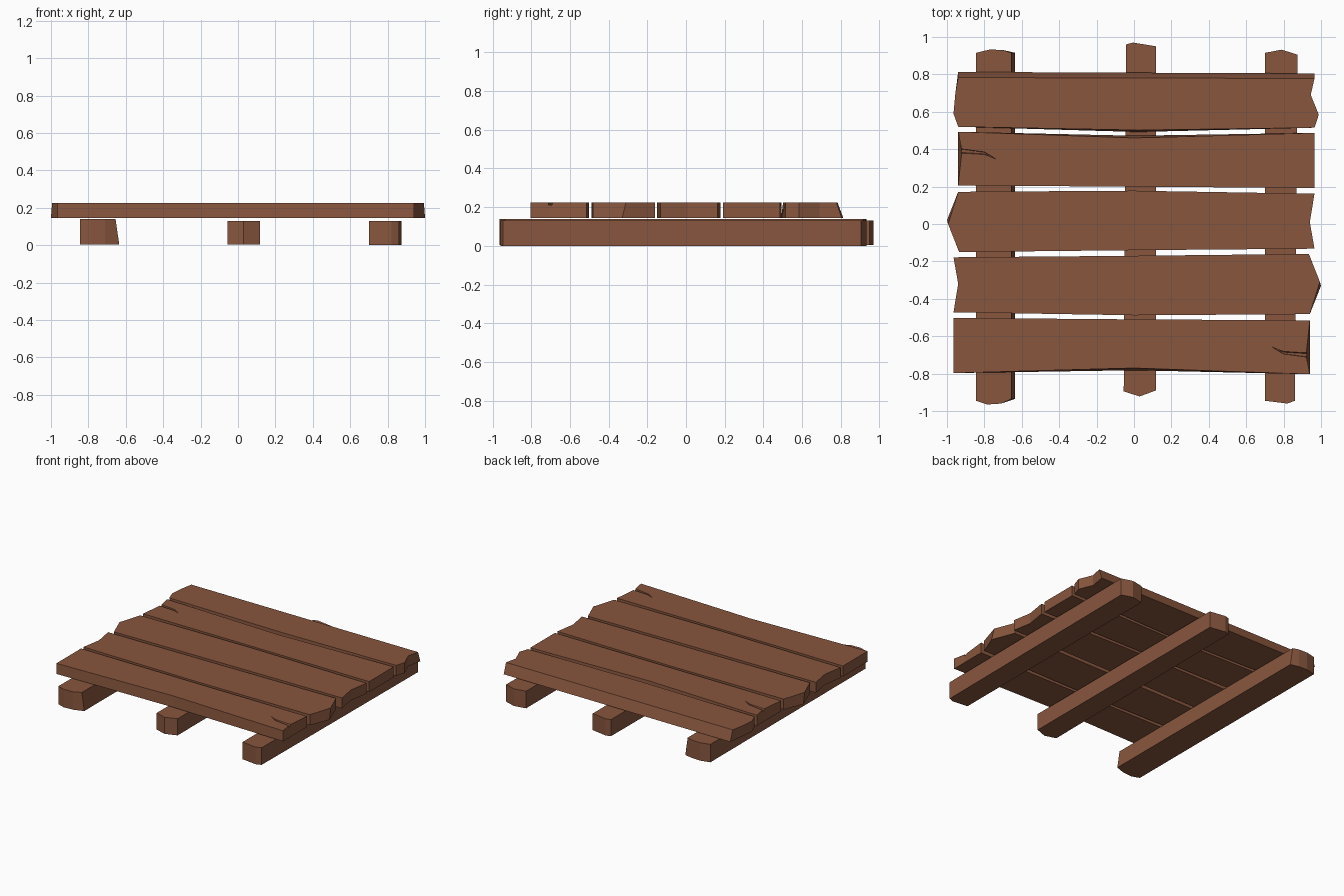
import bpy, bmesh

if "Cube" in bpy.data.objects:
    bpy.data.objects.remove(bpy.data.objects["Cube"])

wood = bpy.data.materials.new("brown wood")
wood.diffuse_color = (0.245, 0.093, 0.048, 1)
wood.use_nodes = True
wood.node_tree.nodes["Principled BSDF"].inputs["Base Color"].default_value = wood.diffuse_color


def slab(name, outline, z0, z1):
    """Closed slab; outline points are (x, y) or (x, y, top dx, top dy)."""
    pts = [(tuple(p) + (0, 0))[:4] for p in outline]
    bm = bmesh.new()
    low = [bm.verts.new((x, y, z0)) for x, y, dx, dy in pts]
    top = [bm.verts.new((x + dx, y + dy, z1)) for x, y, dx, dy in pts]
    bm.faces.new(low[::-1])
    bm.faces.new(top)
    n = len(pts)
    for i in range(n):
        j = (i + 1) % n
        bm.faces.new((low[i], low[j], top[j], top[i]))
    bmesh.ops.recalc_face_normals(bm, faces=bm.faces)
    me = bpy.data.meshes.new(name)
    bm.to_mesh(me)
    bm.free()
    me.materials.append(wood)
    ob = bpy.data.objects.new(name, me)
    bpy.context.collection.objects.link(ob)
    return ob


def turned(outline):
    """Same outline turned half a circle about the pair centre."""
    out = []
    for p in outline:
        x, y, dx, dy = (tuple(p) + (0, 0))[:4]
        out.append((-x, -0.31 - y, -dx, -dy))
    return out


def split_crack(plank, outline):
    """Shallow wedge-shaped crack in the top of a plank."""
    cutter = slab(plank.name + "_crack_cutter", outline, 0.212, 0.24)
    cutter.hide_render = True
    cutter.hide_viewport = True
    mod = plank.modifiers.new("crack", 'BOOLEAN')
    mod.operation = 'DIFFERENCE'
    mod.solver = 'EXACT'
    mod.object = cutter


# Deck planks
Z0, Z1 = 0.145, 0.225
back = [(-0.94, 0.813, 0, -0.03), (-0.955, 0.70), (-0.965, 0.59), (-0.94, 0.52),
        (0.02, 0.492, 0, 0.01), (0.965, 0.515), (0.988, 0.585), (0.945, 0.69),
        (0.965, 0.805, 0, -0.027)]
cracked = [(-0.94, 0.493), (-0.94, 0.39, 0.02, 0), (-0.94, 0.205), (0.0, 0.20),
           (0.965, 0.192), (0.965, 0.487), (0.0, 0.472, 0, -0.012)]
pointed = [(-0.94, 0.172), (-1.0, 0.02, 0.006, -0.02), (-0.935, -0.15), (0.0, -0.14),
           (0.965, -0.132), (0.94, 0.01), (0.965, 0.162), (0.0, 0.178)]
crack = [(-0.96, 0.405, 0, 0.004), (-0.96, 0.385, 0, -0.012), (-0.80, 0.375, 0, -0.008),
         (-0.735, 0.345), (-0.80, 0.383, 0, 0.004)]

slab("plank_back", back, Z0, Z1)
split_crack(slab("plank_cracked_back", cracked, Z0, Z1), crack)
slab("plank_middle", pointed, Z0, Z1)
slab("plank_pointed_front", turned(pointed), Z0, Z1)
split_crack(slab("plank_front", turned(cracked), Z0, Z1), turned(crack))

# Support beams running front to back
slab("beam_left", [(-0.845, 0.915), (-0.845, -0.945), (-0.785, -0.965), (-0.71, -0.96),
                   (-0.635, -0.935, -0.02, 0), (-0.635, 0.915, -0.02, 0),
                   (-0.70, 0.93), (-0.77, 0.933)], 0.004, 0.14)
slab("beam_middle", [(-0.042, 0.96), (-0.055, -0.895), (0.03, -0.922), (0.117, -0.89),
                     (0.117, 0.95), (-0.005, 0.97)], 0.004, 0.13)
slab("beam_right", [(0.70, 0.915), (0.70, -0.945), (0.82, -0.96), (0.86, -0.945),
                    (0.875, 0.905), (0.79, 0.932)], 0.0, 0.13)
